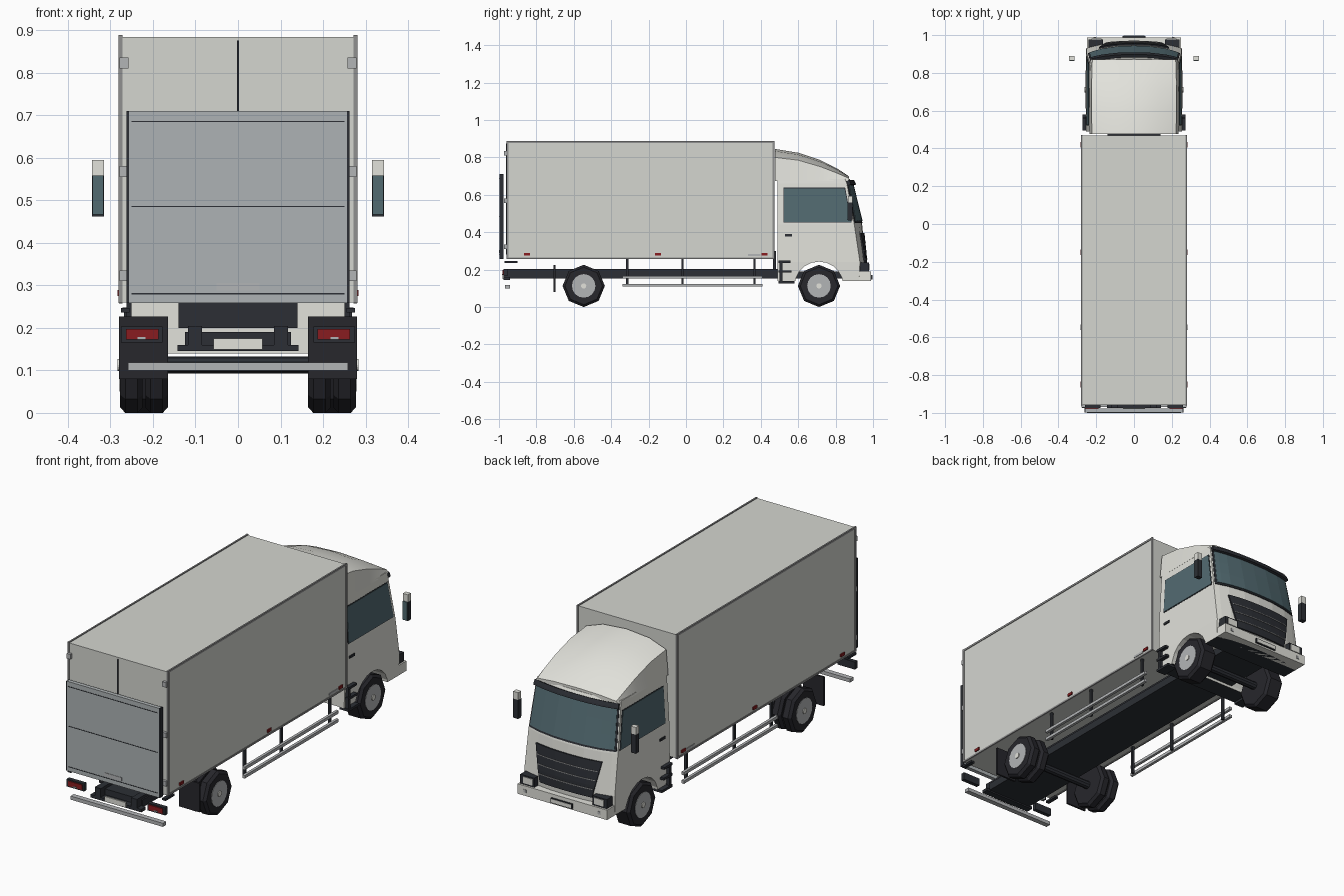
import bpy, bmesh, math
from mathutils import Vector

old = bpy.data.objects.get("Cube")
if old:
    bpy.data.objects.remove(old, do_unlink=True)


def material(name, r, g, b):
    m = bpy.data.materials.new(name)
    m.use_nodes = True
    m.diffuse_color = (r, g, b, 1)
    m.node_tree.nodes["Principled BSDF"].inputs["Base Color"].default_value = (r, g, b, 1)
    return m


CAB = material("cab white", .76, .76, .71)
BOX = material("cargo light grey", .66, .67, .63)
LIFT = material("lift grey", .42, .45, .46)
TRIM = material("trim grey", .28, .28, .28)
DARK = material("dark slate", .025, .028, .035)
RUBBER = material("rubber black", .02, .02, .025)
GLASS = material("teal glass", .085, .145, .165)
RED = material("lamp red", .25, .012, .014)
METAL = material("metal grey", .45, .46, .47)


def finish(name, bm, mat, smooth=False, solid=0):
    if not solid:
        bmesh.ops.recalc_face_normals(bm, faces=bm.faces)
    me = bpy.data.meshes.new(name)
    bm.to_mesh(me)
    bm.free()
    me.materials.append(mat)
    ob = bpy.data.objects.new(name, me)
    bpy.context.collection.objects.link(ob)
    if solid:
        mod = ob.modifiers.new("thickness", "SOLIDIFY")
        mod.thickness, mod.offset = solid, -1
    if smooth:
        bpy.ops.object.select_all(action="DESELECT")
        ob.select_set(True)
        bpy.context.view_layer.objects.active = ob
        bpy.ops.object.shade_smooth_by_angle(angle=math.radians(25))
    return ob


def box(name, x, y, z, mat):
    bm = bmesh.new()
    bmesh.ops.create_cube(bm, size=1)
    for v in bm.verts:
        v.co = Vector([(a + b) / 2 + c * (b - a) for (a, b), c in zip((x, y, z), v.co)])
    return finish(name, bm, mat)


def pair(name, x, y, z, mat):
    box("left_" + name, x, y, z, mat)
    box("right_" + name, (-x[1], -x[0]), y, z, mat)


def loft(name, rings, mat, smooth=False):
    bm = bmesh.new()
    rows = [[bm.verts.new(p) for p in ring] for ring in rings]
    n = len(rows[0])
    for a, b in zip(rows, rows[1:]):
        for i in range(n):
            bm.faces.new((a[i], a[(i + 1) % n], b[(i + 1) % n], b[i]))
    bm.faces.new(rows[0])
    bm.faces.new(rows[-1])
    return finish(name, bm, mat, smooth)


# Cab shape: height, half width, corner y, centre y
CAB_LEVELS = [(.14, .25, .925, .955), (.24, .253, .93, .962), (.44, .25, .9, .942),
              (.66, .237, .86, .888), (.685, .234, .85, .875)]
SPREAD = (-1, -.9, -.7, -.35, 0, .35, .7, .9, 1)


def cab_at(z):
    for a, b in zip(CAB_LEVELS, CAB_LEVELS[1:]):
        if z <= b[0]:
            t = (z - a[0]) / (b[0] - a[0])
            return [p + (q - p) * t for p, q in zip(a, b)]
    return CAB_LEVELS[-1]


def cab_front(f, z, out=0):
    _, half, corner, centre = cab_at(z)
    return Vector((f * half, centre - (centre - corner) * abs(f) ** 2.5 + out, z))


def front_patch(name, z0, z1, w0, w1, out, thick, mat):
    bm = bmesh.new()
    rows = []
    for k in range(4):
        t = k / 3
        z, w = z0 + (z1 - z0) * t, w0 + (w1 - w0) * t
        rows.append([bm.verts.new(cab_front(f * w, z, out)) for f in SPREAD])
    for a, b in zip(rows, rows[1:]):
        for i in range(len(SPREAD) - 1):
            bm.faces.new((a[i], b[i], b[i + 1], a[i + 1]))
    return finish(name, bm, mat, solid=thick)


# Cab shell with through wheel arch and dark underside
rings = []
for level in CAB_LEVELS:
    z, half = level[:2]
    rings.append([Vector((-half, .49, z))] + [cab_front(f, z) for f in SPREAD]
                 + [Vector((half, .49, z))])
cab = loft("cab", rings, CAB)
cab.data.materials.append(DARK)


def disc_ring(x, y, z, r, n):
    return [Vector((x, y + r * math.sin(math.tau * i / n), z - r * math.cos(math.tau * i / n)))
            for i in range(n)]


AXLE_Z, FRONT_Y, REAR_Y = .113, .711, -.547
cutter = loft("arch_cutter", [disc_ring(x, FRONT_Y, AXLE_Z, .13, 20) for x in (-.4, .4)], CAB)
cutter.hide_render = True
mod = cab.modifiers.new("arch", "BOOLEAN")
mod.operation, mod.object = "DIFFERENCE", cutter
bpy.context.view_layer.objects.active = cab
bpy.ops.object.modifier_apply(modifier="arch")
bpy.data.objects.remove(cutter, do_unlink=True)
for p in cab.data.polygons:
    p.material_index = 1 if p.normal.z < -.9 and p.center.z < .15 else 0

# Roof wind deflector: y, edge height, centre height, half width
rings = []
for y, edge, top, half in ((.477, .80, .845, .235), (.6, .785, .825, .236), (.72, .75, .785, .236),
                           (.81, .715, .74, .235), (.872, .688, .698, .232)):
    mid = edge + (top - edge) * .75
    rings.append([Vector(p) for p in ((-half, y, .675), (-half * .95, y, edge), (-half * .55, y, mid),
                                      (0, y, top), (half * .55, y, mid), (half * .95, y, edge),
                                      (half, y, .675))])
loft("roof_deflector", rings, CAB, smooth=True)

# Windscreen, visor, grille
front_patch("windscreen_frame", .45, .662, .98, .98, .004, .006, DARK)
front_patch("windscreen", .46, .655, .95, .95, .007, .006, GLASS)
front_patch("sun_visor", .655, .68, 1, 1, .02, .025, DARK)
front_patch("grille", .215, .395, .58, .74, .008, .009, DARK)
for i in range(3):
    z, w = .255 + i * .045, .6 + i * .04
    front_patch("grille_slat", z, z + .004, w, w, .01, .004, TRIM)


# Side windows with dark frames, following the tapered cab side
def side_window(name, s, grow, out, mat):
    bm = bmesh.new()
    pts = [(.525 - grow, .455 - grow), (.882 + grow, .455 - grow),
           (.847 + grow, .635 + grow), (.525 - grow, .635 + grow)]
    verts = [bm.verts.new((s * (cab_at(z)[1] + out), y, z)) for y, z in pts]
    bm.faces.new(verts if s > 0 else verts[::-1])
    finish(name, bm, mat, solid=.004)


for s, side in ((1, "left"), (-1, "right")):
    side_window(side + "_window_frame", s, .004, .001, DARK)
    side_window(side + "_window", s, 0, .003, GLASS)

# Bumper, headlamps and front plate
box("front_bumper", (-.25, .25), (.92, .988), (.14, .19), CAB)
box("front_plate", (-.06, .06), (.985, .996), (.148, .172), DARK)
box("front_plate_face", (-.055, .055), (.99, .998), (.151, .169), CAB)
pair("headlamp", (.163, .242), (.9, .978), (.19, .237), DARK)
pair("headlamp_lens", (.172, .225), (.975, .981), (.198, .23), CAB)
pair("fog_lamp", (.2, .215), (.985, .991), (.158, .172), METAL)

# Mirrors, handles and cab steps
pair("mirror_housing", (.315, .343), (.866, .89), (.462, .558), DARK)
pair("mirror_cap", (.315, .343), (.866, .89), (.558, .595), CAB)
pair("mirror_glass", (.316, .342), (.862, .867), (.466, .558), GLASS)
pair("door_handle", (.245, .256), (.528, .568), (.378, .39), DARK)
for z, y1 in ((.236, .56), (.184, .565), (.126, .58)):
    pair("cab_step", (.22, .272), (.495, y1), (z, z + .012), DARK)
pair("front_mudguard", (.246, .268), (.5, .515), (.13, .245), DARK)

# Cargo body with edge trims
box("cargo_body", (-.277, .277), (-.958, .468), (.26, .884), BOX)
for y in (-.96, .462):
    pair("corner_trim", (.272, .281), (y, y + .01), (.258, .888), TRIM)
pair("top_trim", (.272, .28), (-.955, .465), (.878, .888), TRIM)
pair("bottom_trim", (.272, .28), (-.955, .465), (.257, .266), TRIM)
box("front_cargo_mount", (-.14, .14), (.466, .48), (.2, .3), DARK)
box("door_gap", (-.002, .002), (-.962, -.955), (.28, .875), DARK)
for z in (.31, .555, .81):
    pair("door_hinge", (.257, .278), (-.972, -.955), (z, z + .025), METAL)
for y in (-.865, -.165, .405):
    pair("side_marker", (.276, .283), (y, y + .03), (.275, .289), RED)
pair("side_label", (.276, .28), (.332, .398), (.272, .283), METAL)

# Tail lift
box("lift_platform", (-.256, .256), (-.998, -.978), (.258, .71), LIFT)
pair("lift_edge", (.256, .262), (-.998, -.975), (.258, .71), DARK)
for z in (.28, .485, .685):
    box("lift_seam", (-.25, .25), (-.9995, -.99), (z - .0015, z + .0015), DARK)
box("lift_handle", (-.05, .05), (-1, -.99), (.288, .305), METAL)
pair("lift_bracket", (.255, .275), (-.97, -.9), (.236, .246), DARK)

# Chassis
pair("chassis_rail", (.085, .118), (-.975, .49), (.16, .204), DARK)
box("chassis_plate", (-.125, .125), (-.94, .93), (.152, .19), DARK)
box("rear_crossbar", (-.142, .142), (-.975, -.94), (.145, .16), DARK)
box("rear_plate", (-.058, .058), (-.982, -.974), (.149, .175), CAB)
box("rear_bumper", (-.258, .258), (-.968, -.942), (.1, .118), METAL)

# Rear lamps and mud flaps
pair("rear_lamp", (.178, .275), (-.975, -.955), (.165, .203), DARK)
pair("rear_lamp_red", (.187, .263), (-.98, -.972), (.172, .197), RED)
pair("rear_lamp_clear", (.217, .236), (-.983, -.978), (.172, .178), METAL)
pair("mud_flap", (.165, .28), (-.708, -.698), (.08, .226), RUBBER)

# Side guards
for z in (.152, .109):
    pair("guard_rail", (.262, .276), (-.34, .41), (z, z + .015), METAL)
for y in (-.32, -.025, .36):
    pair("guard_post", (.25, .262), (y, y + .012), (.11, .258), DARK)


# Wheels: eight-sided tyres with round rims
def tyre(name, x0, x1, y):
    c = .012 if x1 > x0 else -.012
    profile = ((x0, .1), (x0 + c, AXLE_Z), (x1 - c, AXLE_Z), (x1, .1))
    loft(name, [disc_ring(x, y, AXLE_Z, r, 8) for x, r in profile], RUBBER)


def wheel(name, s, y, inner, outer, dual):
    if dual:
        mid = (inner + outer) / 2
        tyre(name + "_inner_tyre", s * inner, s * (mid - .003), y)
        tyre(name + "_tyre", s * (mid + .003), s * outer, y)
    else:
        tyre(name + "_tyre", s * inner, s * outer, y)
    for part, r, out, mat in (("_rim", .063, .002, METAL), ("_hub", .014, .006, CAB)):
        loft(name + part, [disc_ring(s * x, y, AXLE_Z, r, 16)
                           for x in (outer - .02, outer + out)], mat)


for s, side in ((1, "left"), (-1, "right")):
    wheel(side + "_front_wheel", s, FRONT_Y, .165, .256, False)
    wheel(side + "_rear_wheel", s, REAR_Y, .165, .277, True)
for y, label in ((FRONT_Y, "front"), (REAR_Y, "rear")):
    loft(label + "_axle", [disc_ring(x, y, AXLE_Z, .02, 10) for x in (-.18, .18)], DARK)
